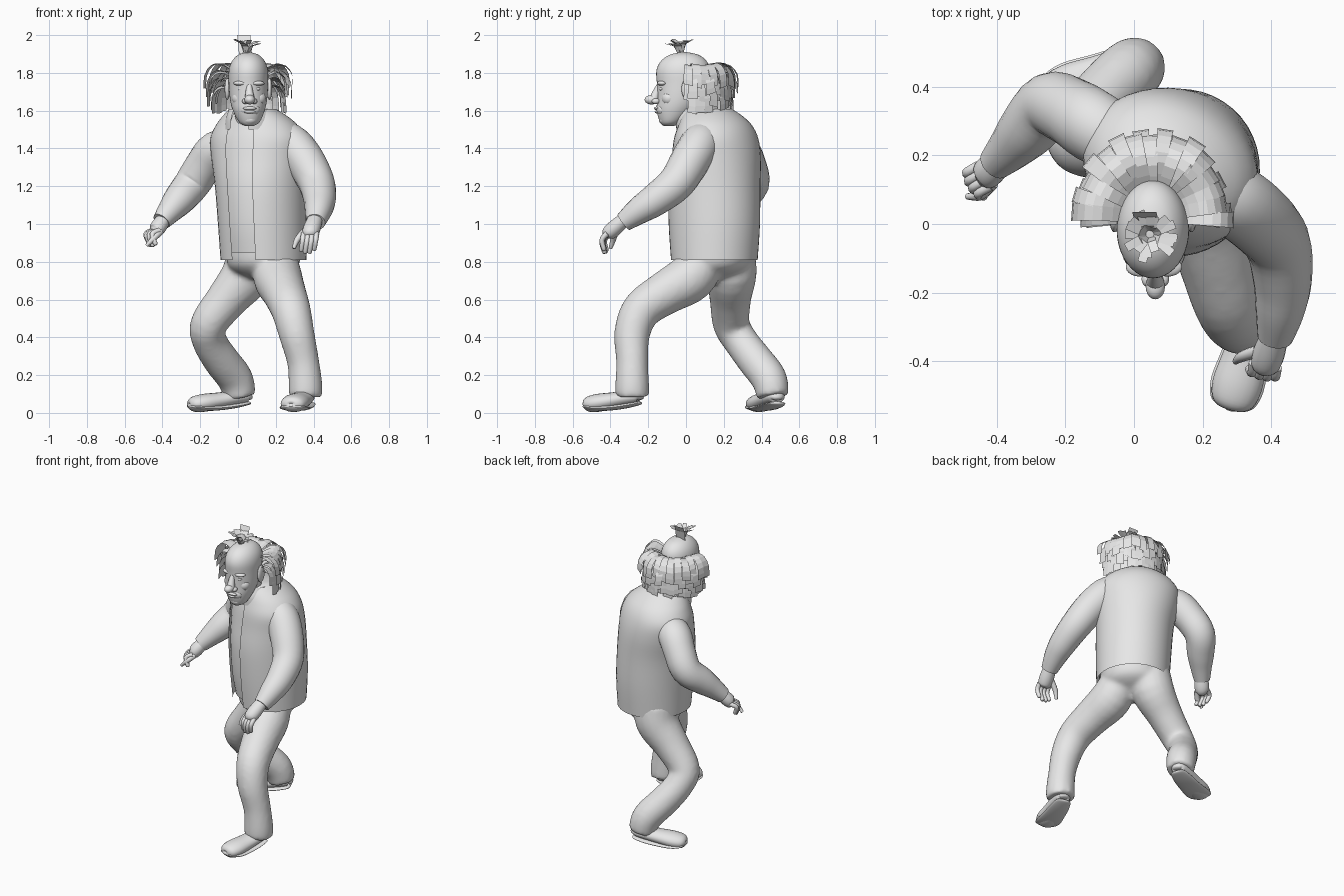
import bpy, bmesh, math, random
from mathutils import Vector

default = bpy.data.objects.get("Cube")
if default:
    bpy.data.objects.remove(default, do_unlink=True)
random.seed(7)

grey = bpy.data.materials.new("plain grey")
grey.use_nodes = True
grey.diffuse_color = (.8, .8, .8, 1)
shader = next(n for n in grey.node_tree.nodes if n.type == 'BSDF_PRINCIPLED')
shader.inputs["Base Color"].default_value = grey.diffuse_color


def finish(name, bm, smooth=True):
    mesh = bpy.data.meshes.new(name)
    bm.to_mesh(mesh)
    bm.free()
    obj = bpy.data.objects.new(name, mesh)
    bpy.context.collection.objects.link(obj)
    mesh.materials.append(grey)
    if smooth:
        bpy.ops.object.select_all(action='DESELECT')
        obj.select_set(True)
        bpy.context.view_layer.objects.active = obj
        bpy.ops.object.shade_smooth_by_angle(angle=math.radians(50))
    return obj


def fuse(name, parts, voxel, rounds):
    """Melt overlapping parts into one smooth skin."""
    bpy.ops.object.select_all(action='DESELECT')
    for part in parts:
        part.select_set(True)
    bpy.context.view_layer.objects.active = parts[0]
    bpy.ops.object.join()
    parts[0].name = name
    remesh = parts[0].modifiers.new("skin", 'REMESH')
    remesh.mode = 'VOXEL'
    remesh.voxel_size = voxel
    remesh.use_smooth_shade = True
    relax = parts[0].modifiers.new("relax", 'SMOOTH')
    relax.iterations = rounds


def spline(rows, steps=4):
    """Smooth curve through rows of numbers of any length."""
    rows = [Vector(r) for r in rows]
    out = []
    for i in range(len(rows) - 1):
        a, b = rows[max(i - 1, 0)], rows[i]
        c, d = rows[i + 1], rows[min(i + 2, len(rows) - 1)]
        for k in range(steps):
            t = k / steps
            out.append(b + (c - a) * (t / 2) + (a * 2 - b * 5 + c * 4 - d) * (t * t / 2)
                       + (b * 3 - a - c * 3 + d) * (t ** 3 / 2))
    return out + [rows[-1]]


def loft(name, rings, closed=True):
    bm = bmesh.new()
    grid = [[bm.verts.new(p) for p in ring] for ring in rings]
    count = len(grid[0])
    for low, high in zip(grid, grid[1:]):
        for i in range(count if closed else count - 1):
            j = (i + 1) % count
            bm.faces.new((low[i], low[j], high[j], high[i]))
    if closed:
        bm.faces.new(grid[0][::-1])
        bm.faces.new(grid[-1])
    bmesh.ops.recalc_face_normals(bm, faces=bm.faces)
    return finish(name, bm)


def body(name, rows, yaw=0, grow=0, gap=0, sides=40):
    """Stack of level ovals: z, x, y, half width, half depth."""
    front = Vector((-math.sin(yaw), -math.cos(yaw), 0))
    side = Vector((math.cos(yaw), -math.sin(yaw), 0))
    rings = []
    for z, x, y, a, b in spline(rows):
        ring = []
        for i in range(sides):
            t = gap + (2 * math.pi - 2 * gap) * i / (sides - 1 if gap else sides)
            ring.append(Vector((x, y, z)) + side * (a + grow) * math.sin(t)
                        + front * (b + grow) * math.cos(t))
        rings.append(ring)
    return loft(name, rings, not gap)


def tube(name, rows, sides=20, ref=(1, 0, 0), squash=1):
    """Round limb along a path: x, y, z, radius."""
    rows = spline(rows)
    rings = []
    for i, row in enumerate(rows):
        along = rows[min(i + 1, len(rows) - 1)].xyz - rows[max(i - 1, 0)].xyz
        u = along.cross(Vector(ref)).normalized()
        v = u.cross(along).normalized()
        angles = [math.tau * k / sides for k in range(sides)]
        rings.append([row.xyz + (u * math.cos(t) + v * squash * math.sin(t)) * row[3] for t in angles])
    return loft(name, rings)


def ball(name, place, size):
    bm = bmesh.new()
    bmesh.ops.create_uvsphere(bm, u_segments=20, v_segments=12, radius=1)
    for v in bm.verts:
        v.co = Vector(c * s for c, s in zip(v.co, size)) + Vector(place)
    return finish(name, bm)


# Torso: shirt inside an open jacket, turned toward the model's right
YAW = .49
TORSO = [(.81, .135, .15, .215, .218), (1, .13, .15, .222, .232), (1.2, .12, .15, .23, .232),
         (1.35, .11, .16, .245, .218), (1.45, .105, .16, .25, .2), (1.52, .1, .155, .215, .175),
         (1.57, .09, .14, .165, .145), (1.61, .075, .12, .11, .11)]
body("shirt", [(.85, .135, .15, .21, .213)] + TORSO[1:], YAW)
body("jacket", TORSO, YAW, grow=.012, gap=.31)
body("collar", [(1.5, .065, .085, .14, .135), (1.56, .06, .07, .125, .12), (1.61, .06, .08, .11, .1)],
     YAW, gap=.4)
body("neck", [(1.46, .07, .1, .085, .085), (1.56, .06, .05, .075, .075), (1.66, .055, .03, .08, .08)])

# Sleeves
tube("left_sleeve", [(.17, .11, 1.45, .09), (.27, .08, 1.43, .105), (.35, .025, 1.34, .105),
                     (.415, -.05, 1.22, .097), (.432, -.16, 1.13, .086), (.425, -.25, 1.07, .072),
                     (.41, -.33, 1.01, .052)])
tube("right_sleeve", [(-.01, .22, 1.41, .09), (-.11, .28, 1.39, .105), (-.18, .325, 1.31, .1),
                      (-.245, .345, 1.21, .095), (-.31, .275, 1.13, .085), (-.36, .22, 1.07, .067),
                      (-.405, .175, 1.015, .05)])

# Trousers, melted into one skin
fuse("trousers", [
    body("hips", [(.71, .12, .14, .07, .07), (.75, .13, .15, .16, .15), (.8, .135, .15, .195, .19),
                  (.9, .14, .15, .2, .2)], YAW),
    tube("left_leg", [(.2, .11, .84, .11), (.21, .03, .72, .13), (.245, -.11, .635, .116),
                      (.28, -.235, .545, .105), (.31, -.285, .42, .095), (.345, -.285, .27, .085),
                      (.357, -.285, .15, .09), (.357, -.285, .085, .09)]),
    tube("right_leg", [(.07, .23, .87, .13), (.05, .24, .74, .135), (-.06, .235, .6, .11),
                       (-.155, .24, .47, .098), (-.15, .29, .38, .092), (-.09, .365, .28, .095),
                       (-.015, .44, .18, .095), (.01, .46, .085, .085)]),
], .014, 6)

# Shoes: rounded upper over a flat sole, heels lifted
SHOES = {"left": ((.365, -.24), (.28, -.54)), "right": ((.06, .485), (-.26, .365))}
SHAPE = [(0, .045, .02), (.04, .06, .045), (.25, .06, .06), (.5, .053, .066), (.75, .047, .073),
         (.92, .044, .062), (.99, .042, .035), (1, .042, .01)]
for label, (heel, toe) in SHOES.items():
    heel, toe = Vector(heel), Vector(toe)
    path = [(*heel.lerp(toe, t), z + .025 * (1 - t), r) for t, z, r in SHAPE]
    tube(label + "_shoe", path, ref=(0, 0, 1), squash=.65)
    tube(label + "_sole", [(*heel.lerp(toe, t), .018 + .035 * (1 - t) ** 2 + .018 * t ** 4, r * 1.08)
                           for t, z, r in SHAPE], ref=(0, 0, 1), squash=.2)


# Hands
def hand(label, wrist, palm, forward, side, curl, thumb):
    wrist, palm = Vector(wrist), Vector(palm)
    forward, side, curl = (Vector(v).normalized() for v in (forward, side, curl))
    tube(label + "_palm", [(*wrist, .036), (*wrist.lerp(palm, .6), .042), (*palm, .038),
                           (*(palm + forward * .02), .022)], ref=side, squash=1.1)
    for i, size in enumerate((.9, 1, 1, .85)):
        base = palm + side * (i - 1.5) * .023
        knuckle = base + forward * .052 * size
        tip = knuckle + curl * .06 * size
        tube(f"{label}_finger_{i + 1}", [(*base, .015), (*knuckle, .014), (*tip, .012),
                                         (*(tip + curl * .008), .004)], sides=10, ref=side)
    tube(label + "_thumb", [(*p, r) for p, r in zip(thumb, (.018, .016, .009))], sides=10, ref=side)


hand("left", (.41, -.32, 1.03), (.382, -.41, .95), (-.1, -.6, -.75), (.95, -.2, 0), (-.15, .2, -.95),
     [(.36, -.37, .97), (.315, -.385, .92), (.295, -.4, .87)])
hand("right", (-.39, .185, 1.03), (-.435, .14, .965), (-.75, -.45, -.4), (-.5, .85, 0), (.3, -.15, -.9),
     [(-.41, .12, .96), (-.445, .085, .925), (-.485, .08, .885)])

# Head and face
body("head", [(1.52, .06, -.09, .025, .03), (1.54, .06, -.08, .055, .058), (1.6, .057, -.055, .084, .1),
              (1.66, .056, -.035, .098, .118), (1.74, .055, -.02, .104, .134), (1.81, .055, -.015, .104, .142),
              (1.86, .055, -.012, .088, .123), (1.895, .055, -.01, .055, .078), (1.91, .055, -.01, .01, .015)])
ball("nose_tip", (.062, -.183, 1.658), (.028, .036, .025))
tube("nose_bridge", [(.06, -.142, 1.735, .014), (.06, -.155, 1.7, .02), (.062, -.168, 1.665, .026)], sides=12)
ball("muzzle", (.062, -.125, 1.605), (.055, .034, .035))
ball("upper_lip", (.062, -.15, 1.612), (.036, .02, .01))
ball("lower_lip", (.062, -.146, 1.594), (.032, .02, .01))
ball("chin", (.062, -.11, 1.552), (.04, .034, .028))
for label, s in (("left", 1), ("right", -1)):
    ball(label + "_eye", (.058 + s * .042, -.128, 1.715), (.018, .014, .01))
    ball(label + "_brow", (.058 + s * .04, -.125, 1.745), (.042, .028, .014))
    ball(label + "_cheek", (.058 + s * .048, -.09, 1.665), (.042, .04, .04))
    ball(label + "_nostril", (.062 + s * .024, -.16, 1.65), (.016, .022, .015))
    ball(label + "_ear", (.055 + s * .112, .01, 1.715), (.014, .034, .058))


# Hair made of long flat locks
def strip(bm, points, across, taper=0):
    pairs = []
    for i, p in enumerate(points):
        wide = across * (1 - taper * (1 - i / (len(points) - 1)))
        pairs.append((bm.verts.new(p - wide), bm.verts.new(p + wide)))
    for (a, b), (c, d) in zip(pairs, pairs[1:]):
        bm.faces.new((a, b, d, c))


hair = bmesh.new()
for tier in range(4):
    count = 16
    for i in range(count):
        t = math.radians(184 * (i + .5 * (tier % 2)) / (count - .5) - 2)
        out = Vector((math.cos(t), math.sin(t), 0))
        across = Vector((-out.y, out.x, 0)) * random.uniform(.024, .03)
        across.z = random.uniform(-.008, .008)
        reach = random.uniform(.93, 1.06) * (1 - .05 * tier)
        root = Vector((.055, .02, 1.815 - .04 * tier))
        back = 1 + .1 * max(out.y, 0)
        droop = random.uniform(.85, 1.25)
        points = [root + Vector((out.x * r * reach, out.y * r * reach * back, z * droop))
                  for r, z in ((.09, 0), (.145, .03), (.195, .022), (.228, -.025), (.232, -.09))]
        strip(hair, spline(points, 2), across, .35)
finish("side_and_back_hair", hair, smooth=False)

tuft = bmesh.new()
for i in range(16):
    t = math.tau * i / 16 + random.uniform(-.15, .15)
    out = Vector((math.cos(t), math.sin(t), 0))
    lean = random.uniform(.05, .09)
    rise = random.uniform(.05, .085)
    root = Vector((.045, -.03, 1.9))
    across = Vector((-out.y, out.x, 0)) * .013
    strip(tuft, [root + out * .008, root + out * lean * .4 + Vector((0, 0, rise * .75)),
                 root + out * lean + Vector((0, 0, rise))], across)
strip(tuft, [Vector((.04, .0, 1.9)), Vector((.035, .015, 1.96)), Vector((.03, .035, 2))], Vector((.035, 0, 0)))
finish("top_tuft", tuft, smooth=False)
